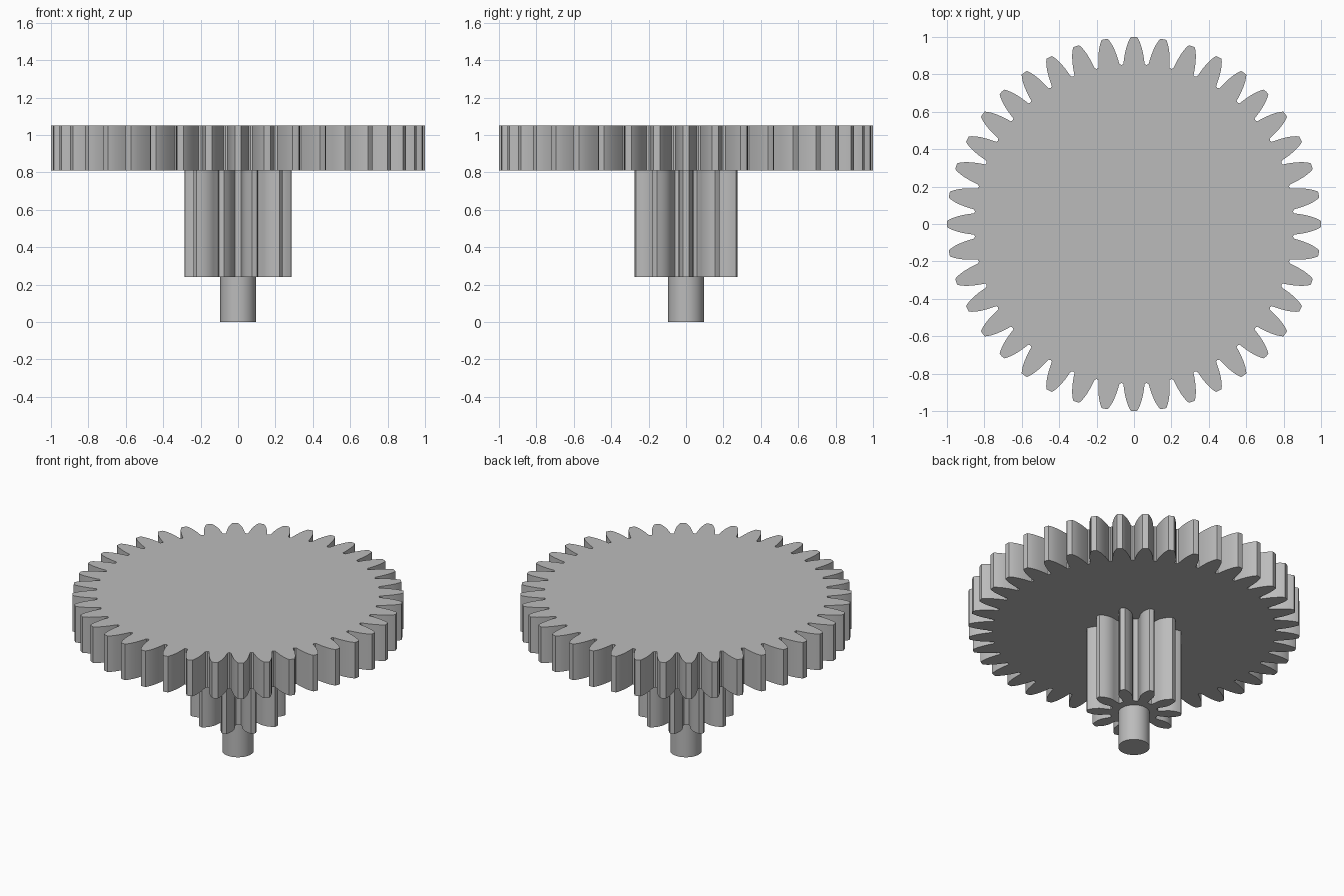
import bpy, bmesh
from math import pi, sin, cos, asin, radians

cube = bpy.data.objects.get("Cube")
if cube:
    bpy.data.objects.remove(cube)

GREY = (0.5, 0.5, 0.5)
metal = bpy.data.materials.new("plain grey")
metal.use_nodes = True
metal.diffuse_color = (*GREY, 1)
metal.node_tree.nodes["Principled BSDF"].inputs["Base Color"].default_value = (*GREY, 1)


def extrude_outline(name, outline, bottom, top):
    """Solid prism from a closed outline, with smooth curved sides."""
    bm = bmesh.new()
    face = bm.faces.new([bm.verts.new((x, y, bottom)) for x, y in outline])
    result = bmesh.ops.extrude_face_region(bm, geom=[face])
    moved = [g for g in result["geom"] if isinstance(g, bmesh.types.BMVert)]
    bmesh.ops.translate(bm, verts=moved, vec=(0, 0, top - bottom))
    bmesh.ops.recalc_face_normals(bm, faces=bm.faces)
    mesh = bpy.data.meshes.new(name)
    bm.to_mesh(mesh)
    bm.free()
    mesh.materials.append(metal)
    obj = bpy.data.objects.new(name, mesh)
    bpy.context.collection.objects.link(obj)
    bpy.ops.object.select_all(action="DESELECT")
    obj.select_set(True)
    bpy.context.view_layer.objects.active = obj
    bpy.ops.object.shade_smooth_by_angle(angle=radians(25))
    return obj


def gear_outline(teeth, flank):
    """Repeat one mirrored tooth; flank lists (radius, half width) from root to tip."""
    points = []
    for i in range(teeth):
        middle = 2 * pi * i / teeth
        rising = [(r, middle - asin(w / r)) for r, w in flank]
        falling = [(r, middle + asin(w / r)) for r, w in reversed(flank)]
        valley = [(flank[0][0] - 0.004, middle + pi / teeth)]
        tip = [(flank[-1][0] + 0.001, middle)]
        points += [(r * cos(a), r * sin(a)) for r, a in rising + tip + falling + valley]
    return points


# Large gear wheel
wheel_flank = [(0.857, 0.057), (0.88, 0.054), (0.91, 0.049), (0.94, 0.042),
               (0.965, 0.034), (0.985, 0.025), (0.999, 0.017)]
extrude_outline("gear_wheel", gear_outline(40, wheel_flank), 0.81, 1.05)

# Long pinion under the wheel
pinion_flank = [(0.147, 0.031), (0.17, 0.032), (0.195, 0.038), (0.215, 0.040),
                (0.238, 0.0375), (0.262, 0.029), (0.285, 0.015)]
extrude_outline("pinion", gear_outline(10, pinion_flank), 0.24, 0.81)

# Round shaft end
circle = [(0.095 * cos(2 * pi * i / 48), 0.095 * sin(2 * pi * i / 48)) for i in range(48)]
extrude_outline("shaft", circle, 0, 0.24)
